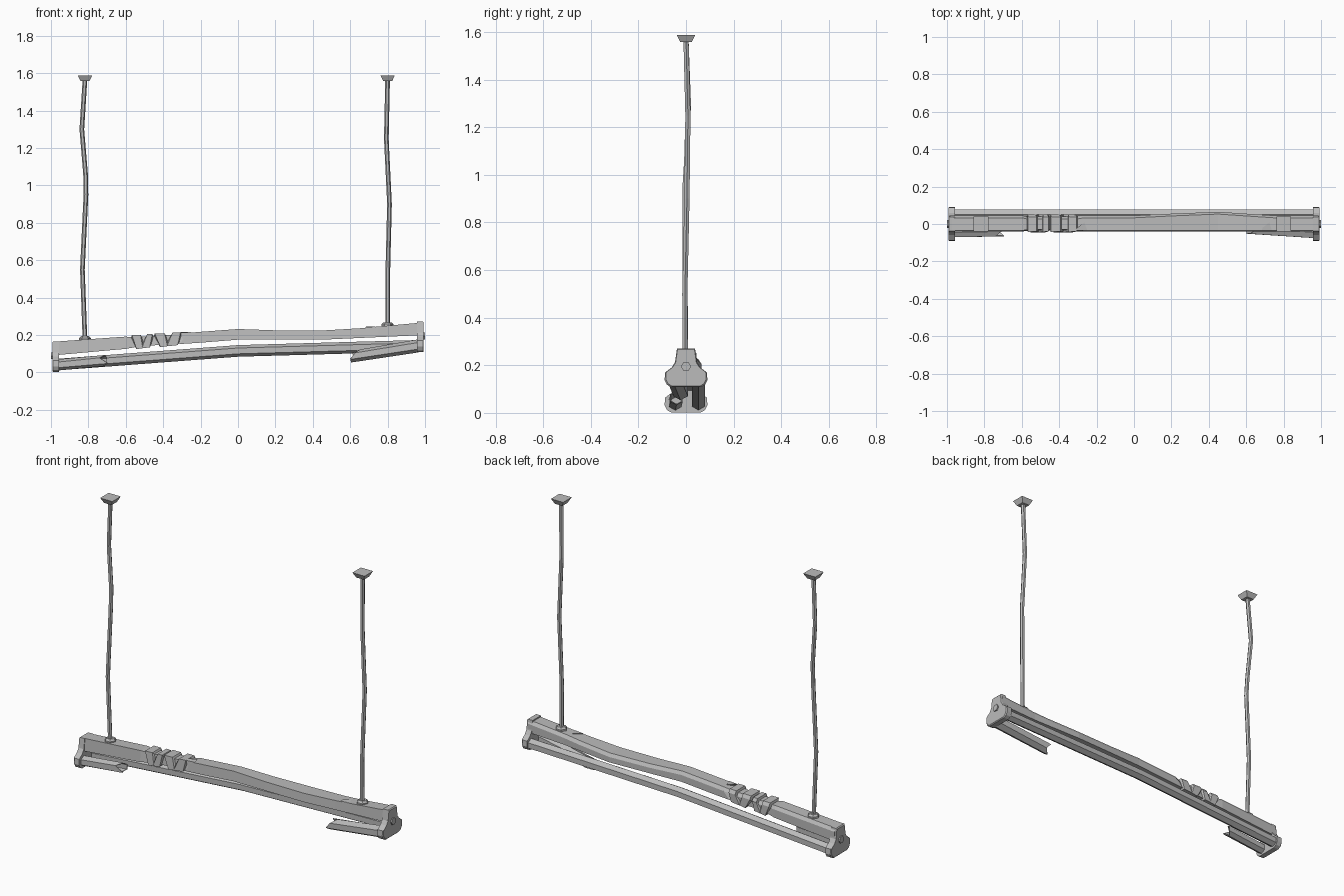
import bpy, bmesh, math
from mathutils import Vector

if "Cube" in bpy.data.objects:
    bpy.data.objects.remove(bpy.data.objects["Cube"])

steel = bpy.data.materials.new("weathered grey metal")
steel.use_nodes = True
grey = (0.5, 0.5, 0.5, 1)
steel.diffuse_color = grey
steel.node_tree.nodes["Principled BSDF"].inputs["Base Color"].default_value = grey


def loft(name, rings, caps=True):
    """Skin a list of equal-length point rings with flat faces."""
    bm = bmesh.new()
    loops = [[bm.verts.new(p) for p in ring] for ring in rings]
    n = len(loops[0])
    for a, b in zip(loops, loops[1:]):
        for i in range(n):
            j = (i + 1) % n
            bm.faces.new((a[i], a[j], b[j], b[i]))
    if caps:
        bm.faces.new(loops[0])
        bm.faces.new(loops[-1])
    bmesh.ops.recalc_face_normals(bm, faces=bm.faces)
    mesh = bpy.data.meshes.new(name)
    bm.to_mesh(mesh)
    bm.free()
    mesh.materials.append(steel)
    obj = bpy.data.objects.new(name, mesh)
    bpy.context.collection.objects.link(obj)
    return obj


def circle(n, r, turn=0):
    return [(r * math.cos(math.tau * (i + turn) / n),
             r * math.sin(math.tau * (i + turn) / n)) for i in range(n)]


def along_x(path, n, r, turn=0):
    return [[(x, y + a, z + b) for a, b in circle(n, r, turn)] for x, y, z in path]


def along_z(path, n, turn=0):
    return [[(x + a, y + b, z) for a, b in circle(n, r, turn)] for x, y, z, r in path]


def blend(keys, x):
    for (x0, v0), (x1, v1) in zip(keys, keys[1:]):
        if x <= x1:
            return v0 + (v1 - v0) * (x - x0) / (x1 - x0)
    return keys[-1][1]


# Sagging housing beam with a pushed-out back edge
TOP = [(-1, .163), (-.55, .195), (-.2, .217), (0, .232), (.2, .225), (.45, .224), (.65, .236), (1, .268)]
LOW = [(-1, .09), (-.5, .135), (0, .175), (.45, .175), (1, .2)]
BACK = [(-1, .045), (0, .045), (.2, .055), (.45, .065), (.75, .045), (1, .045)]


def beam_ring(x, grow=0, skew=0):
    top, low, back = blend(TOP, x) + grow, blend(LOW, x) - grow, blend(BACK, x)
    front = -.036 - grow
    return [(x - skew, front - .004, low), (x + skew, front, top),
            (x + skew, back - .012 + grow, top), (x + skew, back + grow, top - .018),
            (x - skew, back + grow, low)]


stations = [(-.985, 0, 0), (-.6, 0, 0)]
# Crumpled folds, slanted alternately
for x, width, skew in [(-.555, .04, -.012), (-.5, .035, .014), (-.43, .045, -.015), (-.365, .05, .015)]:
    stations += [(x - .004, -.006, skew), (x, .006, skew),
                 (x + width, .004, skew * .5), (x + width + .006, -.006, skew * .5)]
stations += [(-.29, 0, .02)] + [(x, 0, 0) for x in (-.2, 0, .2, .45, .65, .75, .985)]
loft("housing_beam", [beam_ring(*s) for s in stations])

# Torn triangular flaps on the front edge
for name, x, size in [("torn_flap_left", -.28, .05), ("torn_flap_right", .71, .045)]:
    z = blend(TOP, x)
    flap = [(x - size * .6, -.035, z), (x + size * .6, -.035, z + .004),
            (x - size * .2, -.039, z - .045)]
    lifted = [(x - size * .5, -.02, z + .005), (x + size * .3, .008, z + .004),
              (x - size * .2, -.03, z - .03)]
    loft(name, [flap, lifted])

# End caps, each with two lamp sockets and a hex bolt
HALF = [(.038, .163), (.046, .105), (.06, .083), (.088, .062), (.09, .03), (.08, .01), (.062, 0)]
outline = HALF + [(-y, z) for y, z in reversed(HALF)]
for name, side, base in [("left_end", 1, .108), ("right_end", -1, .002)]:
    slices = [(.957, 1), (.988, 1), (.993, .94)]
    loft(name + "_cap", [[(side * x, y * s, base + .08 + (z - .08) * s) for y, z in outline]
                         for x, s in slices])
    loft(name + "_bolt", along_x([(side * .985, 0, base + .087), (side, 0, base + .087)], 6, .021))
    loft(name + "_bolt_core", along_x([(side * .985, 0, base + .087), (side * 1.0, 0, base + .087)], 6, .011))

# Whole lamp tube at the back
loft("back_tube", along_x([(-.965, .052, .042), (0, .052, .115), (.6, .052, .132), (.965, .052, .142)], 6, .031, .5))


# Broken front tubes: thin open shells with jagged ends
def broken_tube(name, start, end, jag):
    rings = along_x([start, end], 6, .03, .5)
    rings[1] = [(x + d, y, z) for (x, y, z), d in zip(rings[1], jag)]
    shell = loft(name, rings, caps=False)
    wall = shell.modifiers.new("wall", "SOLIDIFY")
    wall.thickness = .005


broken_tube("broken_tube_right", (-.965, -.045, .04), (-.72, -.04, .063),
            [.02, .01, -.02, .025, .0, .02])
broken_tube("broken_tube_left", (.965, -.045, .142), (.625, -.022, .088),
            [-.02, .03, .0, -.025, -.02, .01])

# Bent hanging rods with collars and ceiling mounts
RODS = {
    "right": [(-.818, 0, 1.57), (-.835, .01, 1.3), (-.815, .003, 1.06), (-.813, -.004, .95),
              (-.832, -.004, .55), (-.818, -.002, .17)],
    "left": [(.8, 0, 1.57), (.793, .008, 1.25), (.81, .004, .9), (.8, -.005, .5), (.8, -.003, .25)],
}
for side, path in RODS.items():
    loft(side + "_rod", along_z([(*p, .0125) for p in path], 6))
    x, y, _ = path[-1]
    z = blend(TOP, x)
    loft(side + "_collar", along_z([(x, 0, z - .012, .032), (x, 0, z + .008, .032), (x, 0, z + .018, .022)], 6))
    x = path[0][0]
    loft(side + "_ceiling_mount", along_z([(x, 0, 1.558, .034), (x, 0, 1.588, .055)], 4, .5))
